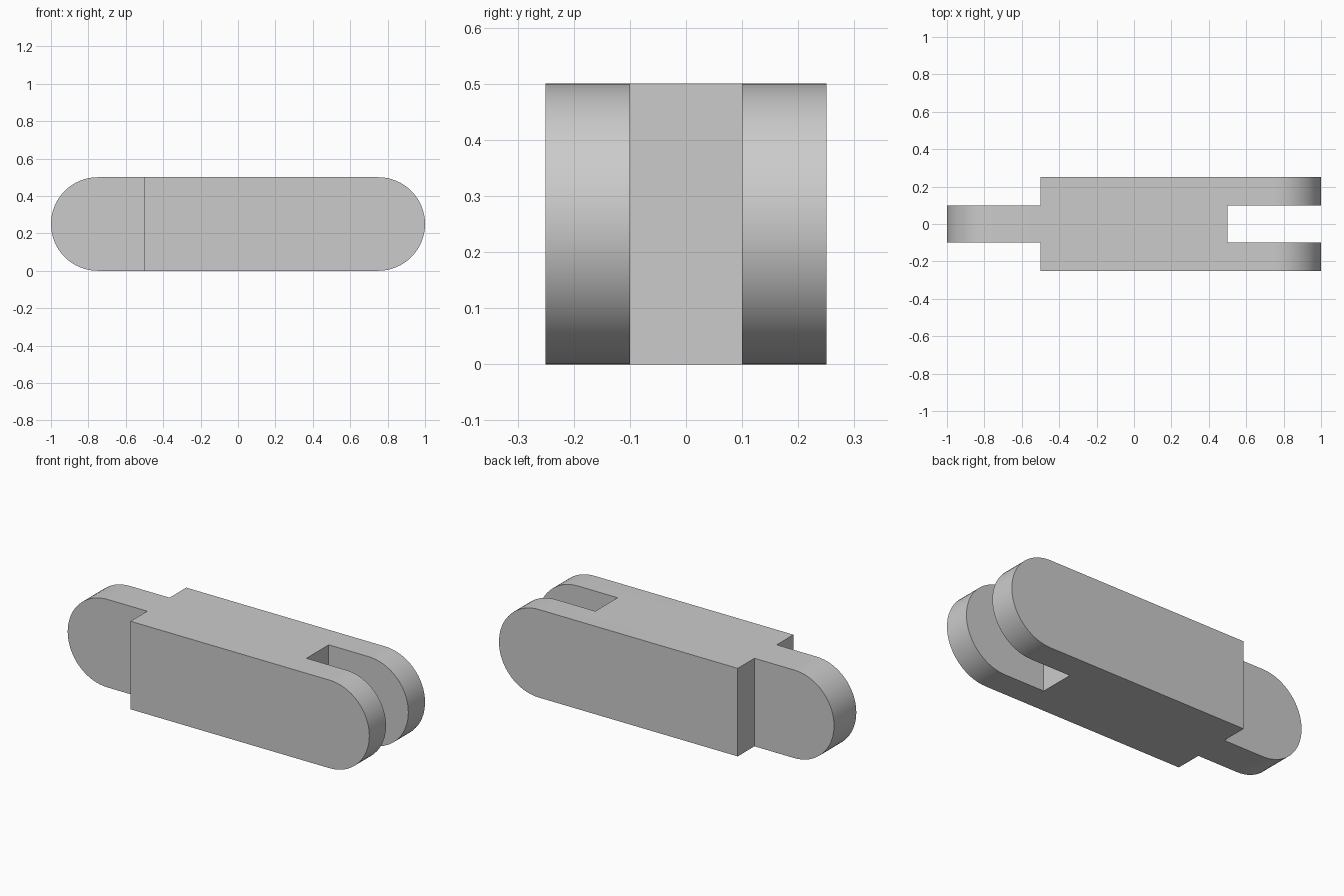
import bpy
import bmesh
from math import sin, cos, pi, radians

default = bpy.data.objects.get("Cube")
if default:
    bpy.data.objects.remove(default, do_unlink=True)

RADIUS = 0.25        # end rounding, half the height
HALF_WIDTH = 0.25
TONGUE = 0.1         # half thickness of tongue and slot
STEP = 0.5           # where tongue and slot begin
SEGMENTS = 32

grey = bpy.data.materials.new("light grey")
grey.use_nodes = True
grey.diffuse_color = (0.6, 0.6, 0.6, 1)
grey.node_tree.nodes["Principled BSDF"].inputs["Base Color"].default_value = (0.6, 0.6, 0.6, 1)


def add_object(name, bm):
    bmesh.ops.recalc_face_normals(bm, faces=bm.faces)
    mesh = bpy.data.meshes.new(name)
    bm.to_mesh(mesh)
    bm.free()
    mesh.materials.append(grey)
    obj = bpy.data.objects.new(name, mesh)
    bpy.context.collection.objects.link(obj)
    return obj


def extrude_profile(name, points, y0, y1):
    """Extrude an (x, z) outline along y."""
    bm = bmesh.new()
    face = bm.faces.new([bm.verts.new((x, y0, z)) for x, z in points])
    new = bmesh.ops.extrude_face_region(bm, geom=[face])["geom"]
    verts = [v for v in new if isinstance(v, bmesh.types.BMVert)]
    bmesh.ops.translate(bm, verts=verts, vec=(0, y1 - y0, 0))
    return add_object(name, bm)


def box(name, x0, x1, y0, y1):
    outline = [(x0, -0.2), (x1, -0.2), (x1, 0.7), (x0, 0.7)]
    return extrude_profile(name, outline, y0, y1)


# Link body: rounded bar extruded across the full width
outline = []
for side in (1, -1):
    for i in range(SEGMENTS + 1):
        a = -pi / 2 + pi * i / SEGMENTS
        outline.append((side * (1 - RADIUS + RADIUS * cos(a)),
                        RADIUS + side * RADIUS * sin(a)))
link = extrude_profile("chain_link", outline, -HALF_WIDTH, HALF_WIDTH)

# Cut the fork slot at one end and both shoulders of the tongue at the other
cutters = [
    box("fork_slot_cutter", STEP, 1.2, -TONGUE, TONGUE),
    box("front_shoulder_cutter", -1.2, -STEP, -0.4, -TONGUE),
    box("back_shoulder_cutter", -1.2, -STEP, TONGUE, 0.4),
]
bpy.ops.object.select_all(action="DESELECT")
link.select_set(True)
bpy.context.view_layer.objects.active = link
for cutter in cutters:
    cutter.hide_render = True
    mod = link.modifiers.new("cut", "BOOLEAN")
    mod.operation = "DIFFERENCE"
    mod.solver = "EXACT"
    mod.object = cutter
    bpy.ops.object.modifier_apply(modifier=mod.name)
    bpy.data.objects.remove(cutter, do_unlink=True)

# Smooth round ends, crisp corners
bpy.ops.object.shade_smooth_by_angle(angle=radians(30))
